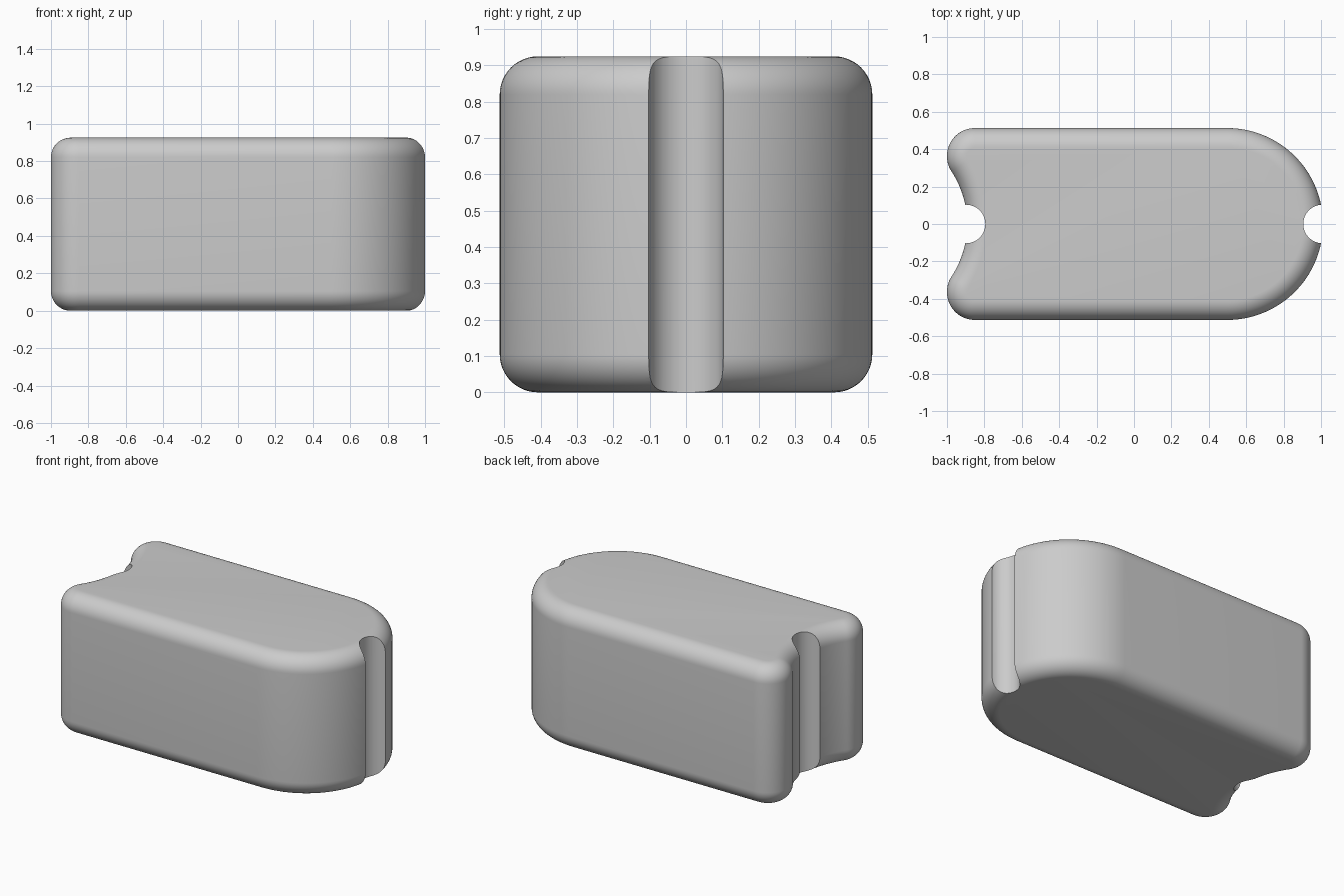
import bpy, bmesh
from math import sin, cos, pi, atan2, sqrt, radians

if "Cube" in bpy.data.objects:
    bpy.data.objects.remove(bpy.data.objects["Cube"])

HALF_W, HEIGHT, FILLET = 0.513, 0.925, 0.105
NOSE_X, TAIL_X, CORNER_R, GROOVE_R = 0.4975, -1.405, 0.15, 0.103
CORNER_Y = HALF_W - CORNER_R
CORNER_X = TAIL_X + sqrt((HALF_W + CORNER_R) ** 2 - CORNER_Y ** 2)
TAIL_ANG = atan2(CORNER_Y, CORNER_X - TAIL_X)


def arc(cx, cy, r, a0, a1, n):
    return [(cx + r * cos(a0 + (a1 - a0) * i / n),
             cy + r * sin(a0 + (a1 - a0) * i / n)) for i in range(n + 1)]


def outline(d):
    """Plan outline, moved inward by d."""
    pts = arc(NOSE_X, 0, HALF_W - d, -pi / 2, pi / 2, 64)
    pts += arc(CORNER_X, CORNER_Y, CORNER_R - d, pi / 2, pi + TAIL_ANG, 24)
    pts += arc(TAIL_X, 0, HALF_W + d, TAIL_ANG, -TAIL_ANG, 40)[1:-1]
    pts += arc(CORNER_X, -CORNER_Y, CORNER_R - d, pi - TAIL_ANG, 3 * pi / 2, 24)
    return pts


# Body: stacked outlines with rounded top and bottom rims
STEPS = 12
levels = []
for i in range(STEPS + 1):
    a = pi / 2 * i / STEPS
    levels.append((FILLET * (1 - sin(a)), FILLET * (1 - cos(a))))
levels += [(d, HEIGHT - z) for d, z in reversed(levels)]

bm = bmesh.new()
rings = [[bm.verts.new((x, y, z)) for x, y in outline(d)] for d, z in levels]
for low, high in zip(rings, rings[1:]):
    for i in range(len(low)):
        j = (i + 1) % len(low)
        bm.faces.new((low[i], low[j], high[j], high[i]))
bm.faces.new(rings[0][::-1])
bm.faces.new(rings[-1])
mesh = bpy.data.meshes.new("block_body")
bm.to_mesh(mesh)
bm.free()
body = bpy.data.objects.new("block_body", mesh)
bpy.context.collection.objects.link(body)
bpy.context.view_layer.objects.active = body

# Round vertical grooves at nose and tail
for x in (1.008, -0.898):
    bpy.ops.mesh.primitive_cylinder_add(vertices=64, radius=GROOVE_R, depth=2,
                                        location=(x, 0, HEIGHT / 2))
    cutter = bpy.context.object
    cutter.name = "groove_cutter"
    cutter.hide_render = True
    bpy.ops.object.select_all(action='DESELECT')
    body.select_set(True)
    bpy.context.view_layer.objects.active = body
    mod = body.modifiers.new("groove", 'BOOLEAN')
    mod.operation = 'DIFFERENCE'
    mod.solver = 'EXACT'
    mod.object = cutter
    bpy.ops.object.modifier_apply(modifier=mod.name)
    bpy.data.objects.remove(cutter)

bpy.ops.object.shade_smooth_by_angle(angle=radians(30))
